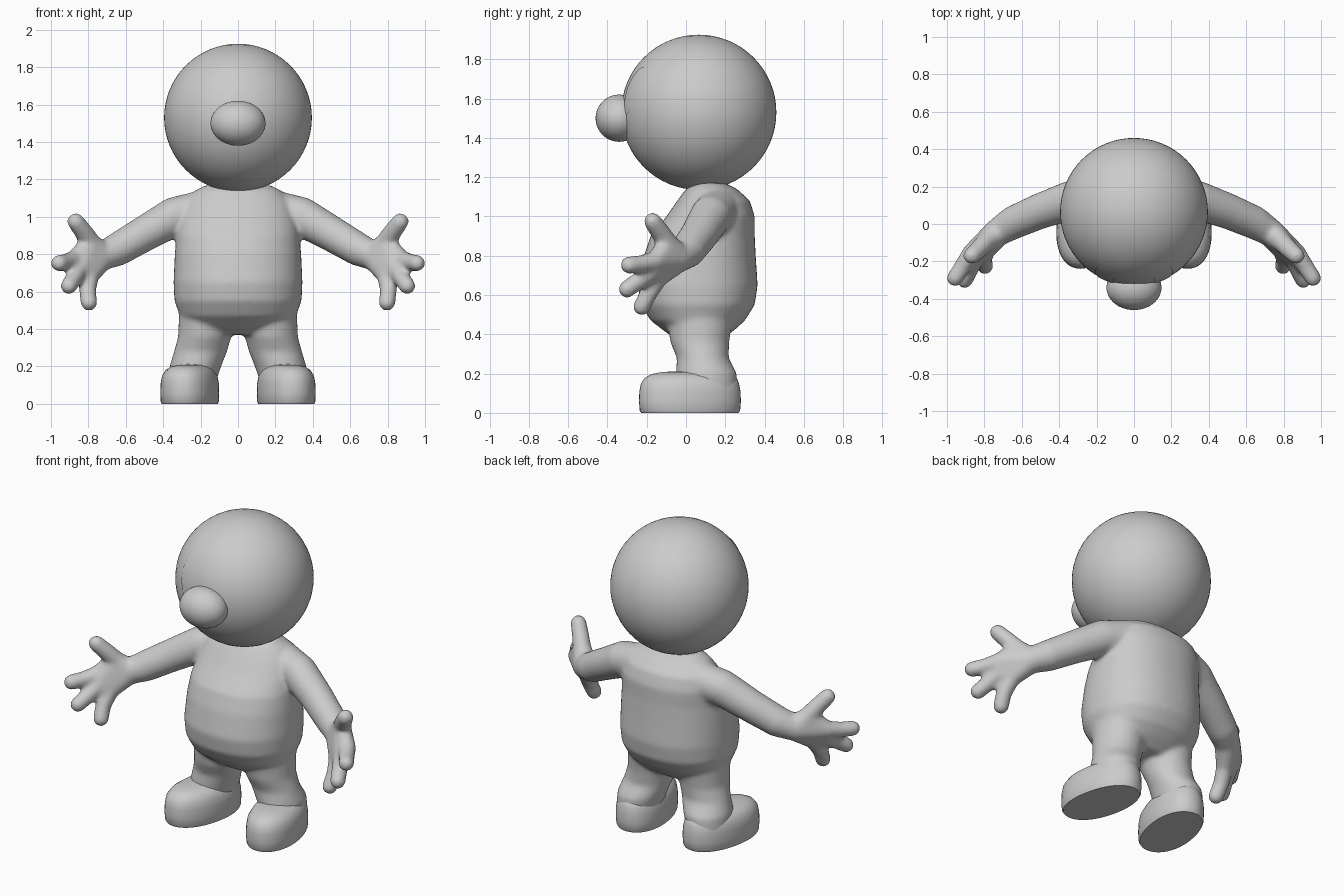
import bpy, bmesh
from math import sin, cos, pi, radians, copysign
from mathutils import Vector, Matrix

cube = bpy.data.objects.get("Cube")
if cube:
    bpy.data.objects.remove(cube, do_unlink=True)

grey = bpy.data.materials.new("plain grey")
grey.use_nodes = True
grey.diffuse_color = (0.6, 0.6, 0.6, 1)
grey.node_tree.nodes["Principled BSDF"].inputs["Base Color"].default_value = (0.6, 0.6, 0.6, 1)


def finish(name, bm, angle=40):
    bmesh.ops.recalc_face_normals(bm, faces=bm.faces[:])
    mesh = bpy.data.meshes.new(name)
    bm.to_mesh(mesh)
    bm.free()
    mesh.materials.append(grey)
    obj = bpy.data.objects.new(name, mesh)
    bpy.context.collection.objects.link(obj)
    bpy.ops.object.select_all(action="DESELECT")
    obj.select_set(True)
    bpy.context.view_layer.objects.active = obj
    bpy.ops.object.shade_smooth_by_angle(angle=radians(angle))
    return obj


def loft(bm, rings, side=1, power=2.0, splay=0, segments=48):
    """Stack rounded rings given as (z, centre x, centre y, radius x, radius y)."""
    loops = []
    for z, cx, cy, rx, ry in rings:
        loop = []
        for i in range(segments):
            a = 2 * pi * i / segments
            x = rx * copysign(abs(cos(a)) ** (2 / power), cos(a))
            y = ry * copysign(abs(sin(a)) ** (2 / power), sin(a))
            x, y = x * cos(splay) - y * sin(splay), x * sin(splay) + y * cos(splay)
            loop.append(bm.verts.new((side * (cx + x), cy + y, z)))
        loops.append(loop)
    for low, high in zip(loops, loops[1:]):
        for i in range(segments):
            j = (i + 1) % segments
            bm.faces.new((low[i], low[j], high[j], high[i]))
    bm.faces.new(loops[0])
    bm.faces.new(loops[-1])


ball = bmesh.new()
bmesh.ops.create_icosphere(ball, subdivisions=3, radius=1)
directions = [v.co.copy() for v in ball.verts]
ball.free()


def wrap(bm, balls, side):
    """Add the tight skin around a few balls given as (x, y, z, radius)."""
    hull = bmesh.new()
    for x, y, z, r in balls:
        for d in directions:
            hull.verts.new((side * (x + r * d.x), y + r * d.y, z + r * d.z))
    bmesh.ops.convex_hull(hull, input=hull.verts[:])
    loose = [v for v in hull.verts if not v.link_faces]
    bmesh.ops.delete(hull, geom=loose, context="VERTS")
    mesh = bpy.data.meshes.new("skin")
    hull.to_mesh(mesh)
    hull.free()
    bm.from_mesh(mesh)
    bpy.data.meshes.remove(mesh)


def limb(bm, balls, side):
    for pair in zip(balls, balls[1:]):
        wrap(bm, pair, side)


def ellipsoid(name, centre, size):
    bm = bmesh.new()
    bmesh.ops.create_uvsphere(bm, u_segments=64, v_segments=32, radius=1,
                              matrix=Matrix.Translation(centre) @ Matrix.Diagonal((*size, 1)))
    return finish(name, bm, 60)


# Body: torso, legs, arms and hands fused into one soft skin
TORSO = [(0.37, 0, 0.065, 0.20, 0.11), (0.42, 0, 0.065, 0.27, 0.18),
         (0.47, 0, 0.06, 0.31, 0.24), (0.55, 0, 0.06, 0.34, 0.29),
         (0.65, 0, 0.06, 0.345, 0.305), (0.8, 0, 0.07, 0.338, 0.285),
         (0.9, 0, 0.085, 0.328, 0.265), (1.0, 0, 0.125, 0.315, 0.225),
         (1.08, 0, 0.14, 0.285, 0.185), (1.14, 0, 0.13, 0.23, 0.13),
         (1.17, 0, 0.12, 0.17, 0.08)]
LEG = [(0.08, 0.25, 0.11, 0.12, 0.15), (0.2, 0.228, 0.105, 0.138, 0.155),
       (0.28, 0.2, 0.085, 0.142, 0.132), (0.36, 0.178, 0.07, 0.142, 0.15),
       (0.5, 0.17, 0.07, 0.145, 0.17)]
ARM = [(0.2, 0.16, 1.03, 0.11), (0.34, 0.125, 1.0, 0.106), (0.5, 0.07, 0.91, 0.096),
       (0.64, 0.01, 0.828, 0.09), (0.73, -0.045, 0.787, 0.075)]
THUMB = [(0.785, -0.09, 0.86, 0.053), (0.83, -0.135, 0.925, 0.05), (0.868, -0.17, 0.975, 0.046)]
FINGERS = [
    [(0.87, -0.155, 0.775, 0.05), (0.915, -0.225, 0.758, 0.046), (0.957, -0.29, 0.752, 0.045)],
    [(0.85, -0.18, 0.715, 0.05), (0.88, -0.25, 0.665, 0.046), (0.905, -0.3, 0.63, 0.045)],
    [(0.79, -0.14, 0.69, 0.05), (0.805, -0.19, 0.61, 0.046), (0.797, -0.225, 0.54, 0.045)],
]
bm = bmesh.new()
loft(bm, TORSO, power=2.2)
for side in (1, -1):
    loft(bm, LEG, side)
    limb(bm, ARM, side)
    wrap(bm, [ARM[-1], THUMB[0]] + [f[0] for f in FINGERS], side)
    for digit in [THUMB] + FINGERS:
        limb(bm, digit, side)
body = finish("body", bm)
fuse = body.modifiers.new("fuse", "REMESH")
fuse.mode = "VOXEL"
fuse.voxel_size = 0.012
fuse.use_smooth_shade = True
soften = body.modifiers.new("soften", "SMOOTH")
soften.factor = 0.5
soften.iterations = 12

# Feet: flat soles, rounded tops, toes turned slightly out
FOOT = [(0, 0.258, 0.02, 0.143, 0.25), (0.012, 0.258, 0.02, 0.148, 0.258),
        (0.06, 0.258, 0.02, 0.15, 0.262), (0.11, 0.258, 0.02, 0.148, 0.26),
        (0.15, 0.258, 0.02, 0.141, 0.252), (0.18, 0.256, 0.025, 0.124, 0.235),
        (0.198, 0.254, 0.03, 0.1, 0.205), (0.208, 0.25, 0.035, 0.065, 0.16),
        (0.212, 0.25, 0.04, 0.02, 0.08)]
for label, side in (("left_foot", 1), ("right_foot", -1)):
    bm = bmesh.new()
    loft(bm, FOOT, side, power=2.15, splay=radians(11))
    finish(label, bm)

# Head and nose
HEAD = Vector((0, 0.065, 1.53))
RADIUS = 0.395
ellipsoid("head", HEAD, (RADIUS, RADIUS, RADIUS))
ellipsoid("nose", (0, -0.34, 1.5), (0.147, 0.12, 0.12))

# Eyes: thin oval plates that follow the curve of the head
for label, side in (("left_eye", 1), ("right_eye", -1)):
    bm = bmesh.new()
    bmesh.ops.create_grid(bm, x_segments=16, y_segments=16, size=1)
    for v in bm.verts:
        u, w = v.co.x, v.co.y
        x = side * 0.155 + 0.05 * u * (1 - w * w / 2) ** 0.5
        z = 0.11 + 0.12 * w * (1 - u * u / 2) ** 0.5
        depth = (RADIUS ** 2 - x * x - z * z) ** 0.5
        v.co = HEAD + Vector((x, -depth, z)) * 1.008
    finish(label, bm)
